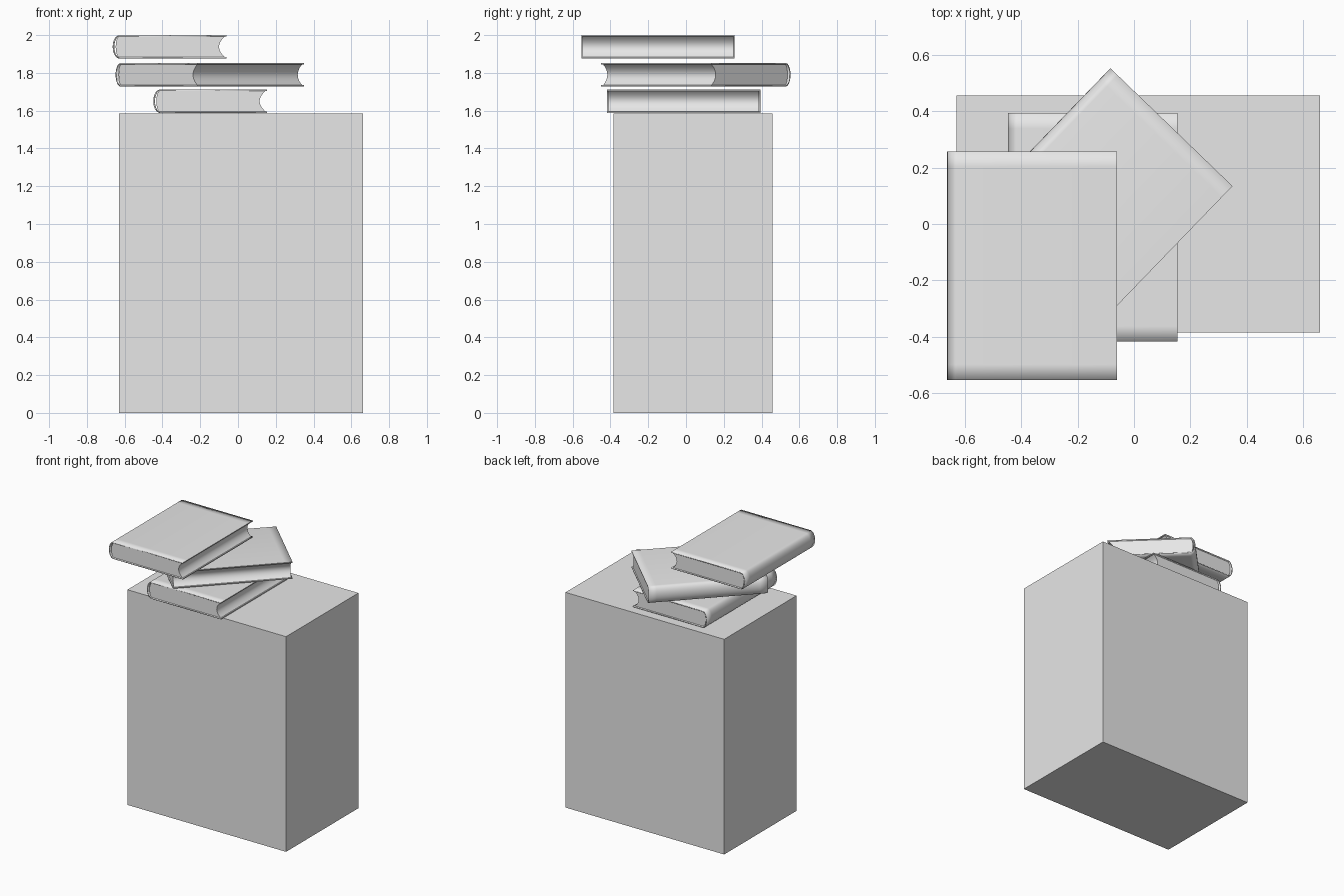
import bpy, bmesh, math

if "Cube" in bpy.data.objects:
    bpy.data.objects.remove(bpy.data.objects["Cube"], do_unlink=True)

grey = bpy.data.materials.new("plain grey")
grey.use_nodes = True
grey.diffuse_color = (0.8, 0.8, 0.8, 1)
grey.node_tree.nodes["Principled BSDF"].inputs["Base Color"].default_value = (0.8, 0.8, 0.8, 1)

WIDTH, LENGTH, HEIGHT, BOARD = 0.603, 0.812, 0.124, 0.007
STEPS = 14


def arc(x, depth, half):
    """Points of a half ellipse bulging towards -x, from top to bottom."""
    angles = [math.pi * i / STEPS for i in range(STEPS + 1)]
    return [(x - depth * math.sin(a), half * math.cos(a)) for a in angles]


def bow(x, depth, half):
    """Points of a shallow curve bulging towards -x, from top to bottom."""
    ts = [1 - 2 * i / STEPS for i in range(STEPS + 1)]
    return [(x - depth * (1 - t * t), half * t) for t in ts]


def extrude_profile(name, profile, ys, sharp_x=None):
    """Sweep a closed x-z profile through a row of y positions."""
    bm = bmesh.new()
    rows = [[bm.verts.new((x, y, z)) for x, z in profile] for y in ys]
    n = len(profile)
    for a, b in zip(rows, rows[1:]):
        for i in range(n):
            j = (i + 1) % n
            bm.faces.new((a[i], a[j], b[j], b[i]))
    bm.faces.new(rows[0])
    bm.faces.new(rows[-1])
    bmesh.ops.recalc_face_normals(bm, faces=bm.faces)
    for f in bm.faces:
        f.smooth = True
    # crisp fore edge on the boards
    if sharp_x is not None:
        for e in bm.edges:
            if all(v.co.x > sharp_x for v in e.verts):
                e.smooth = False
    mesh = bpy.data.meshes.new(name)
    bm.to_mesh(mesh)
    bm.free()
    mesh.materials.append(grey)
    obj = bpy.data.objects.new(name, mesh)
    bpy.context.collection.objects.link(obj)
    return obj


def make_book(name, x, y, z, degrees):
    half, edge, end = HEIGHT / 2, WIDTH / 2, LENGTH / 2
    inner = half - BOARD

    # cover: two boards joined by a rounded spine
    depth = 0.036
    outside = arc(depth - edge, depth, half)
    inside = arc(depth - edge, depth - 0.009, inner)
    cover_profile = ([(edge, half)] + outside + [(edge, -half), (edge, -inner)]
                     + inside[::-1] + [(edge, inner)])
    soft = end - 0.055
    cover = extrude_profile(name + "_cover", cover_profile, (-end, -soft, soft, end), edge - 0.01)

    # pages: rounded back and hollow fore edge
    back = arc(depth - edge, depth - 0.016, inner)
    fore = bow(edge - 0.008, 0.032, inner)
    pages = extrude_profile(name + "_pages", back + fore[::-1], (0.007 - end, end - 0.007))

    for obj in (cover, pages):
        obj.location = (x, y, z + half)
        obj.rotation_euler.z = math.radians(degrees)
    bpy.ops.object.select_all(action="DESELECT")
    pages.select_set(True)
    bpy.context.view_layer.objects.active = pages
    bpy.ops.object.shade_smooth_by_angle(angle=math.radians(30))


# plinth
bpy.ops.mesh.primitive_cube_add(size=1, location=(0.015, 0.036, 0.792))
plinth = bpy.context.object
plinth.name = "plinth"
plinth.scale = (1.292, 0.842, 1.584)
plinth.data.materials.append(grey)

# stack of books
make_book("lower_book", -0.147, -0.012, 1.588, 0)
make_book("middle_book", -0.149, 0.052, 1.728, -44)
make_book("upper_book", -0.362, -0.148, 1.876, 0)
